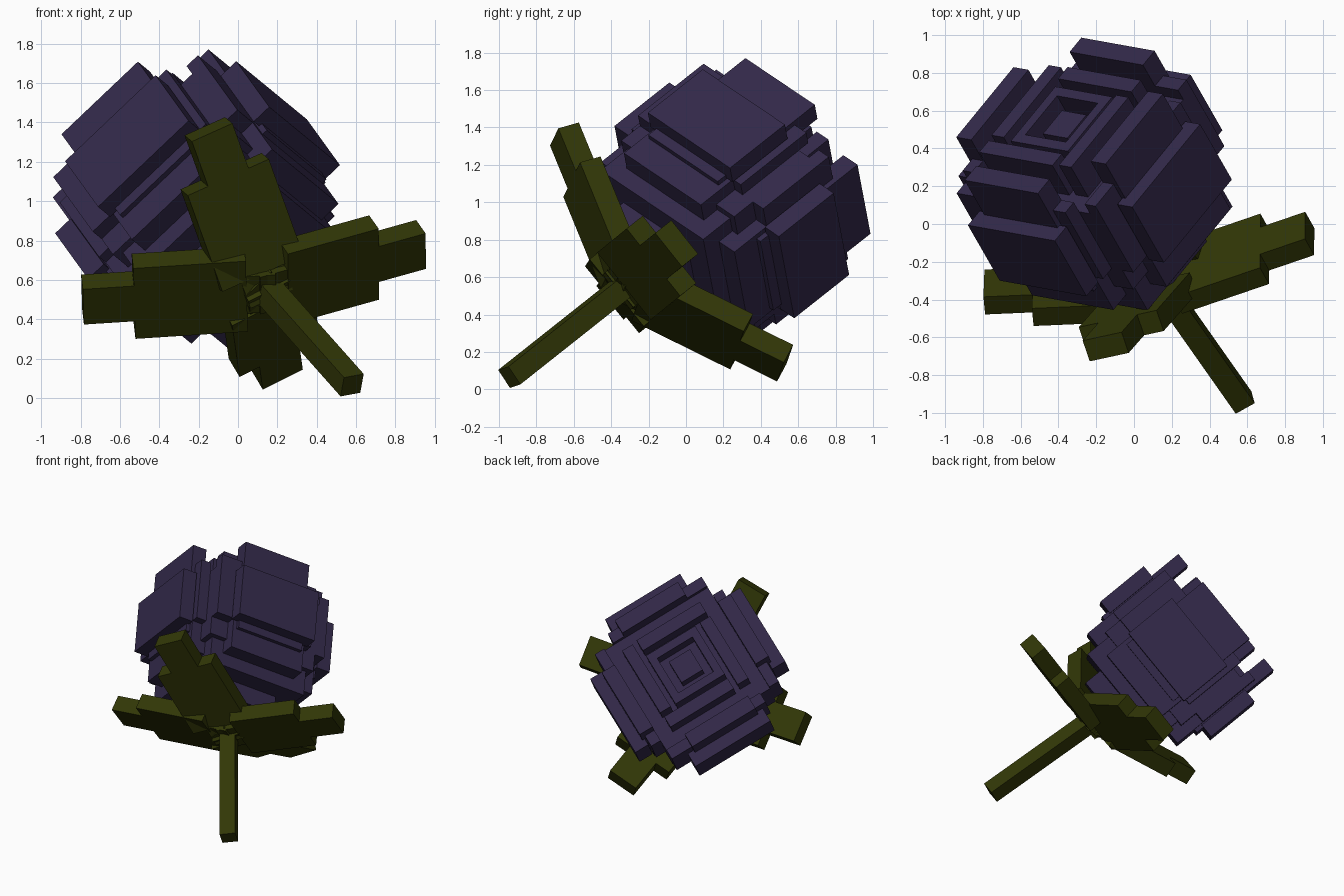
import bpy, bmesh
from math import cos, sin, pi, radians
from mathutils import Vector, Matrix

if "Cube" in bpy.data.objects:
    bpy.data.objects.remove(bpy.data.objects["Cube"])

# Tilted local frame of the flower: Q, P sideways, W along the flower axis
Q = Vector((.719, -.129, .683)).normalized()
P = Vector((.562, .686, -.461))
P = (P - Q * P.dot(Q)).normalized()
W = Q.cross(P)
CENTER = Vector((-.22, .27, 1.03))
BASE = Vector((.14, -.32, .56))
STEM_END = Vector((.58, -.945, .065))


def material(name, col):
    m = bpy.data.materials.new(name)
    m.diffuse_color = (*col, 1)
    m.use_nodes = True
    m.node_tree.nodes["Principled BSDF"].inputs["Base Color"].default_value = m.diffuse_color
    return m


purple = material("dark purple", (.033, .022, .068))
green = material("dark olive green", (.031, .038, .002))


def frame(x, y, z, origin):
    m = Matrix((x, y, z)).transposed().to_4x4()
    m.translation = origin
    return m


def boxes(name, mat, matrix, items):
    """One object made of (x0, x1, y0, y1, z0, z1) boxes, each with a quarter-turn count."""
    bm = bmesh.new()
    for turn, (x0, x1, y0, y1, z0, z1) in items:
        t = (Matrix.Rotation(turn * pi / 2, 4, 'Z')
             @ Matrix.Translation(((x0 + x1) / 2, (y0 + y1) / 2, (z0 + z1) / 2))
             @ Matrix.Diagonal((x1 - x0, y1 - y0, z1 - z0, 1)))
        bmesh.ops.create_cube(bm, size=1, matrix=matrix @ t)
    me = bpy.data.meshes.new(name)
    bm.to_mesh(me)
    bm.free()
    me.materials.append(mat)
    ob = bpy.data.objects.new(name, me)
    bpy.context.collection.objects.link(ob)


def block(h, z0, z1):
    return (0, (-h, h, -h, h, z0, z1))


flower = frame(Q, P, W, CENTER)

# Flower core, tapering in steps towards the stem
boxes("flower_core", purple, flower,
      [block(.44, -.36, .20), block(.40, -.56, -.36), block(.25, -.70, -.56)])

# Petals around the four sides: upright, widest and lower layers
petals = []
for k in range(4):
    petals += [
        (k, (.44, .55, -.27, .27, -.30, .425)),
        (k, (.53, .64, -.32, .32, -.24, .17)),
        (k, (.40, .52, -.30, .30, -.46, -.2)),
        (k, (.44, .52, -.44, .36, -.22, .27)),
    ]
boxes("outer_petals", purple, flower, petals)

# Rosette of nested petals on the top of the flower
rings = [block(.09, .1, .36)]
for k in range(4):
    rings += [(k, (.25, .34, -.33, .21, .1, .42)),
              (k, (.15, .21, -.21, .15, .1, .40))]
boxes("inner_petals", purple, flower, rings)

# Stem: a square bar, rolled about its own length
d = (BASE - STEM_END)
length = d.length
d.normalize()
e1 = Vector((1, 0, 0))
e1 = (e1 - d * e1.dot(d)).normalized()
roll = radians(10)
sx = e1 * cos(roll) + d.cross(e1) * sin(roll)
boxes("stem", green, frame(sx, d.cross(sx), d, STEM_END),
      [(0, (-.058, .058, -.058, .058, 0, length + .1))])

# Small green cup under the flower
boxes("flower_cup", green, frame(Q, P, W, BASE), [block(.09, -.04, .16)])

# Four stepped leaves: neck, broad middle, narrow tip
tips = {"right": (.93, -.05, .78), "left": (-.79, -.36, .50),
        "upper": (-.15, -.65, 1.365), "lower": (.20, .53, .14)}
for name, tip in tips.items():
    d = Vector(tip) - BASE
    L = d.length
    d.normalize()
    side = W.cross(d).normalized()
    boxes("leaf_" + name, green, frame(d, side, d.cross(side), BASE),
          [(0, (-.05, .16, -.12, .12, -.05, .05)),
           (0, (.10, L - .26, -.23, .23, -.06, .06)),
           (0, (L - .28, L, -.115, .115, -.06, .06))])
